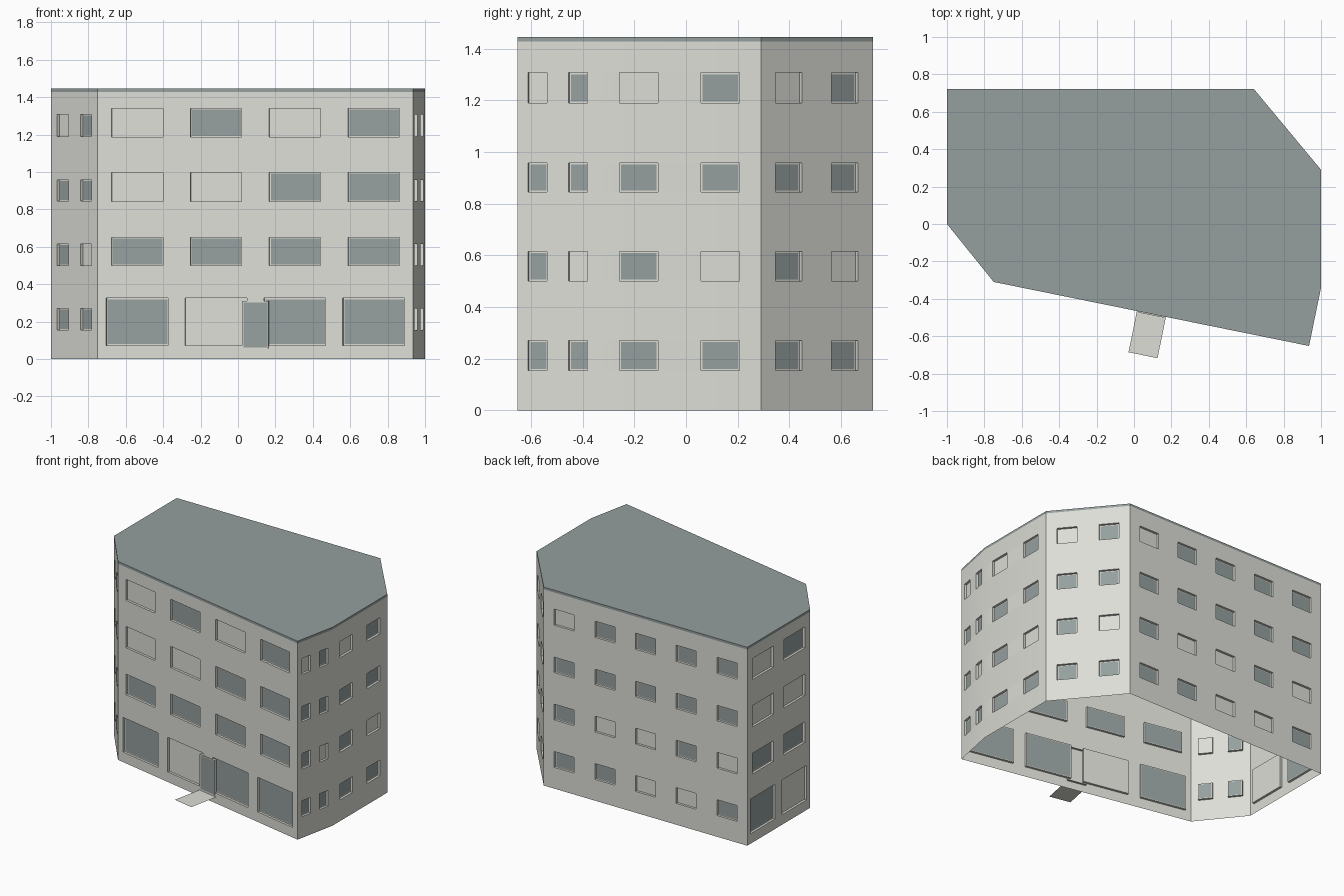
import bpy, bmesh
from mathutils import Vector

if "Cube" in bpy.data.objects:
    bpy.data.objects.remove(bpy.data.objects["Cube"])


def material(name, rgb):
    m = bpy.data.materials.new(name)
    m.diffuse_color = (*rgb, 1)
    m.use_nodes = True
    m.node_tree.nodes["Principled BSDF"].inputs["Base Color"].default_value = m.diffuse_color
    return m


WALL = material("pale_plaster", (0.72, 0.725, 0.675))
SLATE = material("slate_grey", (0.30, 0.35, 0.345))

TOP = 1.445       # roof top
EAVE = 1.428      # wall top
DEPTH = 0.017     # window recess
FRAME = 0.006     # thin border round each pane

# footprint, counter-clockwise from the left corner
PLAN = [(-1, 0), (-0.75, -0.31), (0.936, -0.652), (1, -0.34),
        (1, 0.29), (0.64, 0.723), (-1, 0.723)]

# window heights per floor: small windows, and tall ones over a shop floor
SMALL = [(0.155, 0.27), (0.5, 0.615), (0.845, 0.957), (1.19, 1.307)]
LARGE = [(0.073, 0.325), (0.5, 0.65), (0.842, 0.997), (1.187, 1.34)]

# per wall: floor heights, window width (ground, upper) as part of the wall,
# and rows from the ground up: G = glass, W = blind
WALLS = [
    (SMALL, (0.244, 0.244), ["GG", "GW", "GG", "WG"]),
    (LARGE, (0.196, 0.163), ["GWGG", "GGGG", "WWGG", "WGWG"]),
    (SMALL, (0.236, 0.236), ["GG", "GW", "GG", "WG"]),
    (SMALL, (0.236, 0.236), ["GG", "GW", "GG", "WG"]),
    (SMALL, (0.238, 0.238), ["GG", "GW", "GG", "WG"]),
    (SMALL, (0.098, 0.098), ["GGWWG", "GWWGW", "GGGGG", "WGGGG"]),
    (LARGE, (0.39, 0.33), ["GW", "GG", "WW", "WG"]),
]


def finish(bm, name, weld=True):
    if weld:
        bmesh.ops.remove_doubles(bm, verts=bm.verts, dist=1e-5)
    mesh = bpy.data.meshes.new(name)
    bm.to_mesh(mesh)
    bm.free()
    mesh.materials.append(WALL)
    mesh.materials.append(SLATE)
    ob = bpy.data.objects.new(name, mesh)
    bpy.context.collection.objects.link(ob)
    return ob


def wall_frame(i):
    """Mapping (distance along wall, height, depth inwards) -> point, and length."""
    a, b = Vector((*PLAN[i], 0)), Vector((*PLAN[(i + 1) % len(PLAN)], 0))
    d = (b - a).normalized()
    inward = Vector((-d.y, d.x, 0))
    return (lambda u, z, k=0: a + d * u + inward * k + Vector((0, 0, z))), (b - a).length


def face(bm, pts, mat=0):
    f = bm.faces.new([bm.verts.new(p) for p in pts])
    f.material_index = mat
    return f


def rect(bm, P, u0, u1, z0, z1, k=0, mat=0):
    face(bm, [P(u0, z0, k), P(u1, z0, k), P(u1, z1, k), P(u0, z1, k)], mat)


def ring(bm, P, outer, k0, inner, k1):
    """Four quads joining two rectangles at different depths."""
    def corners(r, k):
        u0, u1, z0, z1 = r
        return [P(u0, z0, k), P(u1, z0, k), P(u1, z1, k), P(u0, z1, k)]
    o, n = corners(outer, k0), corners(inner, k1)
    for j in range(4):
        m = (j + 1) % 4
        face(bm, [o[j], o[m], n[m], n[j]])


def pane(bm, P, r, k, glass):
    """Framed pane at depth k."""
    u0, u1, z0, z1 = r
    inner = (u0 + FRAME, u1 - FRAME, z0 + FRAME, z1 - FRAME)
    ring(bm, P, r, k, inner, k)
    rect(bm, P, *inner, k, int(glass))


# walls with recessed windows, open at the base
bm = bmesh.new()
for i, (floors, widths, rows) in enumerate(WALLS):
    P, length = wall_frame(i)
    z_prev = 0
    for level, ((z0, z1), row) in enumerate(zip(floors, rows)):
        rect(bm, P, 0, length, z_prev, z0)
        half = widths[min(level, 1)] * length / 2
        u_prev = 0
        for j, kind in enumerate(row):
            mid = (j + 0.5) / len(row) * length
            r = (mid - half, mid + half, z0, z1)
            rect(bm, P, u_prev, r[0], z0, z1)
            ring(bm, P, r, 0, r, DEPTH)
            if kind == "G":
                pane(bm, P, r, DEPTH, True)
            else:
                rect(bm, P, *r, DEPTH)
            u_prev = r[1]
        rect(bm, P, u_prev, length, z0, z1)
        z_prev = z1
    rect(bm, P, 0, length, z_prev, EAVE)
walls = finish(bm, "walls")
bpy.context.view_layer.objects.active = walls
walls.select_set(True)
bpy.ops.object.shade_smooth_by_angle(angle=0.5)

# flat roof slab
bm = bmesh.new()
low = [Vector((x, y, EAVE)) for x, y in PLAN]
high = [Vector((x, y, TOP)) for x, y in PLAN]
face(bm, high, 1)
face(bm, low[::-1], 1)
for j in range(len(PLAN)):
    m = (j + 1) % len(PLAN)
    face(bm, [low[j], low[m], high[m], high[j]], 1)
finish(bm, "roof")

# entrance door standing just proud of the front wall
bm = bmesh.new()
P, length = wall_frame(1)
r = (0.459 * length, 0.541 * length, 0.055, 0.309)
ring(bm, P, r, DEPTH - 0.002, r, -0.006)
bmesh.ops.reverse_faces(bm, faces=bm.faces[:])
pane(bm, P, r, -0.006, True)
finish(bm, "door")

# thin entrance step
bm = bmesh.new()
u0, u1 = 0.454 * length, 0.546 * length
face(bm, [P(u0, 0.045, -0.225), P(u1, 0.045, -0.225), P(u1, 0.045), P(u0, 0.045)])
finish(bm, "entrance_step")
